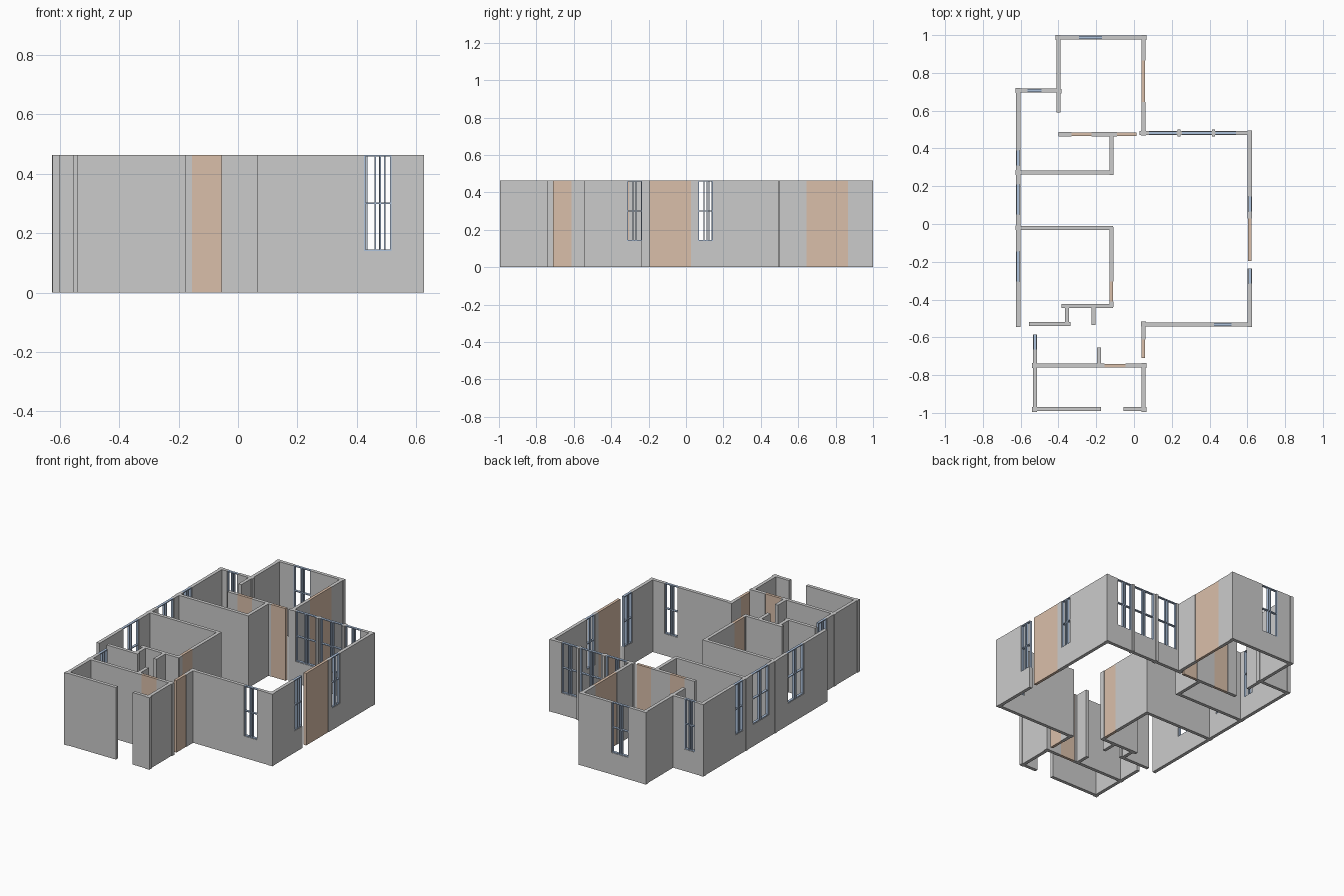
import bpy, bmesh
from mathutils import Matrix, Vector

if "Cube" in bpy.data.objects:
    bpy.data.objects.remove(bpy.data.objects["Cube"])

H, SILL, T = 0.463, 0.14, 0.022   # wall height, sill height, wall thickness


def material(name, color):
    m = bpy.data.materials.new(name)
    m.diffuse_color = color
    m.use_nodes = True
    m.node_tree.nodes["Principled BSDF"].inputs["Base Color"].default_value = m.diffuse_color
    return m


WOOD = material("door_brown", (0.70, 0.52, 0.40, 1))
BLUE = material("frame_blue", (0.42, 0.54, 0.72, 1))


def boxes(name, parts, mat=None):
    """One object from boxes given as (x0, x1, y0, y1, z0, z1)."""
    bm = bmesh.new()
    for x0, x1, y0, y1, z0, z1 in parts:
        mtx = Matrix.Translation(Vector((x0 + x1, y0 + y1, z0 + z1)) / 2)
        mtx = mtx @ Matrix.Diagonal((x1 - x0, y1 - y0, z1 - z0, 1))
        bmesh.ops.create_cube(bm, size=1, matrix=mtx)
    me = bpy.data.meshes.new(name)
    bm.to_mesh(me)
    bm.free()
    if mat:
        me.materials.append(mat)
    bpy.context.collection.objects.link(bpy.data.objects.new(name, me))


def span(axis, c, t, a, b, z0, z1):
    """Box running a..b along the axis, centred on c across it."""
    if axis == "x":
        return (a, b, c - t / 2, c + t / 2, z0, z1)
    return (c - t / 2, c + t / 2, a, b, z0, z1)


def window(name, axis, c, a, b):
    f, d, m = 0.005, 0.016, (a + b) / 2
    bars = [(a, a + f, SILL, H), (b - f, b, SILL, H)]
    bars += [(m + s - f / 2, m + s + f / 2, SILL, H) for s in (-0.008, 0.008)]
    bars += [(a, b, z, z + f) for z in (SILL, 0.299, H - f)]
    boxes(name, [span(axis, c, d, *bar) for bar in bars], BLUE)


def wall(name, axis, c, a, b, *openings):
    """Wall with (kind, start, end) openings: w window, d door, g gap."""
    parts, pos = [], a
    for i, (kind, s, e) in enumerate(openings):
        if s - pos > 0.001:
            parts.append(span(axis, c, T, pos, s, 0, H))
        if kind == "w":
            parts.append(span(axis, c, T, s, e, 0, SILL))
            window(f"{name}_window_{i}", axis, c, s, e)
        elif kind == "d":
            boxes(f"{name}_door_{i}", [span(axis, c, 0.018, s, e, 0, H)], WOOD)
        pos = e
    if b - pos > 0.001:
        parts.append(span(axis, c, T, pos, b, 0, H))
    boxes(name, parts)


# Outer walls
wall("back_wall", "x", 0.988, -0.41, 0.06, ("w", -0.29, -0.17))
wall("back_room_left_wall", "y", -0.40, 0.59, 0.99)
wall("back_room_right_wall", "y", 0.05, 0.47, 0.99, ("d", 0.645, 0.865))
wall("back_left_wall", "x", 0.706, -0.625, -0.39, ("w", -0.565, -0.49))
wall("left_wall", "y", -0.613, -0.545, 0.71,
     ("w", -0.305, -0.145), ("w", 0.05, 0.21), ("w", 0.31, 0.39))
wall("hall_back_wall", "x", 0.482, 0.03, 0.62,
     ("w", 0.08, 0.225), ("w", 0.255, 0.41), ("w", 0.432, 0.54))
wall("right_wall", "y", 0.613, -0.54, 0.49, ("w", -0.315, -0.235),
     ("g", -0.235, -0.195), ("d", -0.195, 0.028), ("w", 0.065, 0.145))
wall("hall_front_wall", "x", -0.532, 0.04, 0.62, ("w", 0.424, 0.517))
wall("entry_wall", "y", 0.05, -0.71, -0.52, ("d", -0.71, -0.612))
wall("front_right_wall", "y", 0.05, -0.98, -0.74)
wall("front_wall", "x", -0.98, -0.535, 0.06, ("g", -0.175, -0.055))
wall("front_left_wall", "y", -0.525, -0.985, -0.585, ("w", -0.665, -0.585))

# Inner partitions
wall("bath_back_partition", "x", 0.475, -0.40, 0.013,
     ("d", -0.33, -0.225), ("d", -0.09, 0.013))
wall("bath_side_partition", "y", -0.12, 0.26, 0.48)
wall("upper_bedroom_partition", "x", 0.272, -0.62, -0.11)
wall("lower_bedroom_partition", "x", -0.022, -0.62, -0.11)
wall("bedroom_side_partition", "y", -0.12, -0.44, -0.015, ("d", -0.41, -0.305))
wall("closet_back_partition", "x", -0.435, -0.385, -0.11)
wall("closet_left_partition", "y", -0.355, -0.53, -0.435)
wall("closet_right_partition", "y", -0.215, -0.535, -0.435)
wall("corridor_partition", "x", -0.53, -0.555, -0.335)
wall("front_room_partition", "x", -0.75, -0.535, 0.06, ("d", -0.155, -0.045))
wall("corridor_stub", "y", -0.185, -0.75, -0.655)

# Slim posts at the corners and between the hall windows
P = 0.013
corners = [(-0.402, 0.987), (0.052, 0.987), (-0.614, 0.706), (-0.396, 0.703),
           (0.05, 0.482), (0.613, 0.482), (0.613, -0.532), (0.05, -0.53),
           (0.053, -0.75), (0.053, -0.982), (-0.527, -0.982), (-0.527, -0.75),
           (-0.614, 0.272), (-0.614, -0.02)]
boxes("corner_posts", [(x - P, x + P, y - P, y + P, 0, H) for x, y in corners])
boxes("window_posts", [(x - 0.008, x + 0.008, 0.464, 0.5, 0, H)
                       for x in (0.237, 0.421)])
